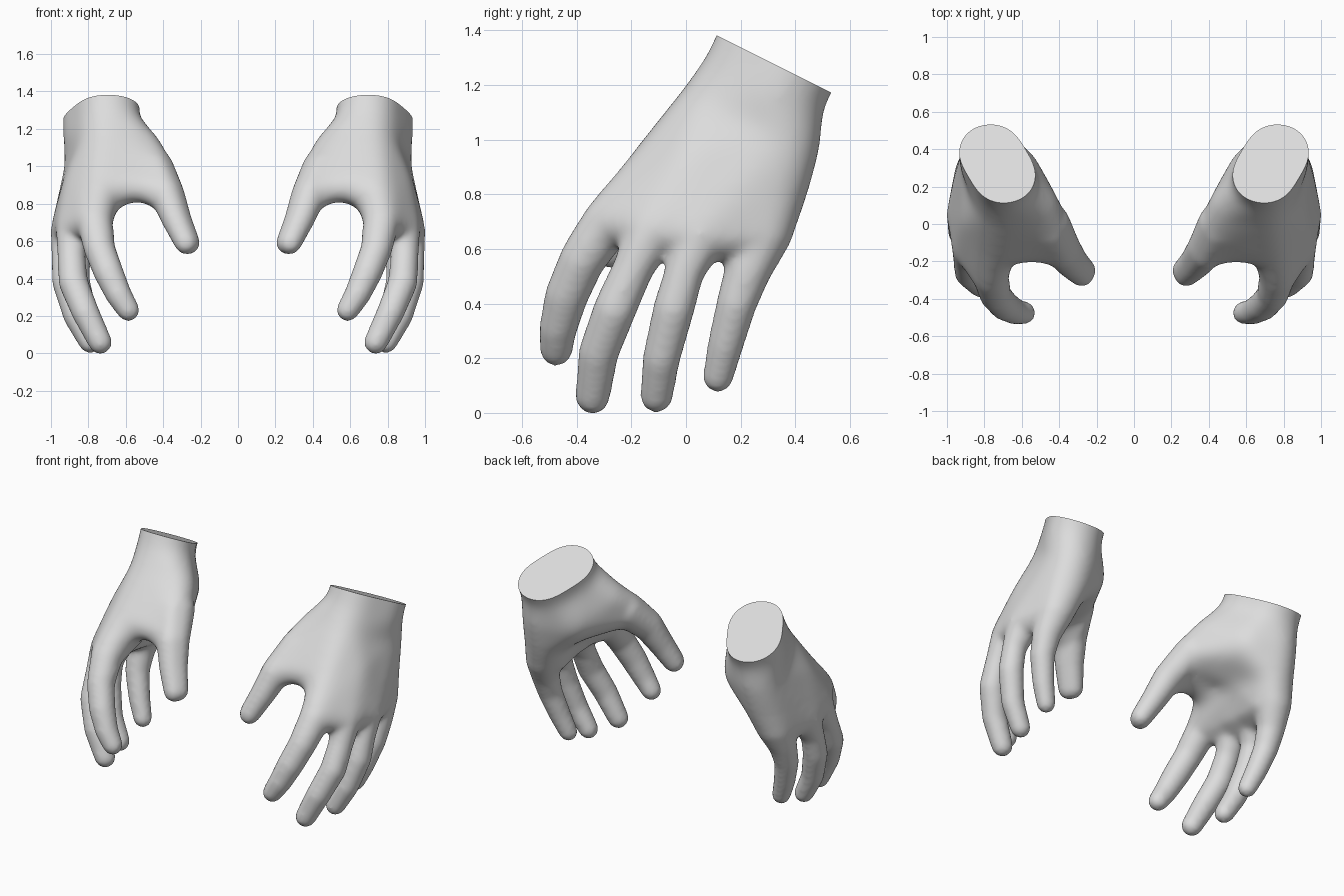
import bpy, bmesh
from mathutils import Vector, Matrix

cube = bpy.data.objects.get("Cube")
if cube:
    bpy.data.objects.remove(cube, do_unlink=True)

skin = bpy.data.materials.new("light_grey")
skin.use_nodes = True
grey = (0.72, 0.72, 0.72, 1)
skin.diffuse_color = grey
skin.node_tree.nodes["Principled BSDF"].inputs["Base Color"].default_value = grey

PAD = 0.007  # makes up for the shrinkage of the smoothing


def hull(bm, *balls):
    """Wrap a convex skin around balls given as (x, y, z, radius)."""
    part = bmesh.new()
    for x, y, z, r in balls:
        bmesh.ops.create_icosphere(part, subdivisions=3, radius=r + PAD,
                                   matrix=Matrix.Translation((x, y, z)))
    res = bmesh.ops.convex_hull(part, input=part.verts[:])
    junk = {g for key in ("geom_interior", "geom_unused") for g in res[key]
            if isinstance(g, bmesh.types.BMVert)}
    bmesh.ops.delete(part, geom=list(junk), context='VERTS')
    mesh = bpy.data.meshes.new("part")
    part.to_mesh(mesh)
    part.free()
    bm.from_mesh(mesh)
    bpy.data.meshes.remove(mesh)


def pair(ball, dx, dy):
    """Two copies of a ball, for a section wider than it is thick."""
    x, y, z, r = ball
    return (x - dx, y - dy, z, r), (x + dx, y + dy, z, r)


# Fingers, knuckle to tip
index = [(.765, -.28, .71, .092), (.74, -.38, .56, .078), (.69, -.437, .43, .074),
         (.635, -.468, .31, .064), (.585, -.475, .23, .055)]
middle = [(.878, -.12, .68, .090), (.89, -.193, .53, .069), (.88, -.26, .38, .073),
          (.815, -.32, .22, .068), (.735, -.342, .058, .058)]
ring = [(.90, .055, .66, .095), (.925, -.005, .52, .066), (.917, -.045, .38, .070),
        (.865, -.09, .20, .063), (.79, -.108, .06, .055)]
pinky = [(.845, .28, .665, .105), (.87, .23, .53, .080), (.867, .185, .40, .068),
         (.825, .145, .25, .060), (.78, .117, .13, .051)]
thumb = [(.535, .10, 1.08, .125), (.455, -.01, .985, .102), (.38, -.14, .85, .083),
         (.325, -.21, .71, .067), (.27, -.262, .59, .056)]

# Palm
index_mid = (.735, -.11, .87, .115)
middle_mid = (.825, .03, .90, .106)
ring_mid = (.832, .16, .90, .100)
heel = (.783, .353, .99, .138)
heel_low = (.80, .325, .83, .123)
root = (.695, .12, 1.10, .152)
belly = (.655, .275, .985, .150)
web = (.55, -.13, .89, .072)

# Fleshy pads on the inner side of the palm
palm_mid = (.745, .14, .86, .100)
index_pad = (.735, -.21, .74, .070)
middle_pad = (.795, -.09, .71, .075)
ring_pad = (.815, .06, .69, .080)
pinky_pad = (.81, .24, .67, .090)

# Wrist section, swept along the normal of the cut
centre = Vector((.73, .322, 1.277))
axis = Vector((0, .447, .894))
across = Vector((.036, .061, -.030))


def wrist(t, r):
    c = centre + axis * t
    return (*(c - across), r), (*(c + across), r)


body = bmesh.new()
for finger in (index, middle, ring, pinky, thumb[:2]):
    for a, b in zip(finger, finger[1:]):
        hull(body, a, b)
for a, b in zip(thumb[1:], thumb[2:]):
    hull(body, *pair(a, -.007, .013), *pair(b, -.007, .013))
front_low, back_low = wrist(-.10, .164)
front_top, back_top = wrist(.30, .175)
hull(body, front_low, back_low, front_top, back_top)
hull(body, front_low, back_low, root, heel)
hull(body, root, index_mid, middle_mid, heel, ring_mid)
hull(body, index_mid, middle_mid, index[0], middle[0])
hull(body, middle_mid, ring_mid, middle[0], ring[0])
hull(body, ring_mid, heel, heel_low, ring[0], pinky[0])
hull(body, root, front_low, thumb[0])
hull(body, root, thumb[0], thumb[1], index_mid)
hull(body, belly, root, front_low, thumb[0])
hull(body, belly, thumb[0], thumb[1], palm_mid)
hull(body, belly, heel, back_low)
hull(body, belly, palm_mid, heel_low)
hull(body, thumb[1], web, index_mid)
hull(body, thumb[1], thumb[2], web)
hull(body, index_pad, middle_pad, index[0], middle[0], palm_mid, index_mid)
hull(body, middle_pad, ring_pad, middle[0], ring[0], palm_mid)
hull(body, ring_pad, pinky_pad, ring[0], pinky[0], palm_mid, heel_low)

mesh = bpy.data.meshes.new("left_hand")
body.to_mesh(mesh)
body.free()
left = bpy.data.objects.new("left_hand", mesh)
bpy.context.collection.objects.link(left)

# Fuse the parts into one soft skin
fuse = left.modifiers.new("fuse", 'REMESH')
fuse.mode = 'VOXEL'
fuse.voxel_size = 0.013
soften = left.modifiers.new("soften", 'SMOOTH')
soften.factor = 0.5
soften.iterations = 24
graph = bpy.context.evaluated_depsgraph_get()
smooth = bpy.data.meshes.new_from_object(left.evaluated_get(graph))
left.modifiers.clear()

bm = bmesh.new()
bm.from_mesh(smooth)

# Soften the palm further, fading out towards the fingers and thumb
for step in range(50):
    soft = [v for v in bm.verts
            if v.co.z > 0.64 + step * 0.003 and v.co.x > 0.40 + step * 0.002]
    bmesh.ops.smooth_vert(bm, verts=soft, factor=0.5,
                          use_axis_x=True, use_axis_y=True, use_axis_z=True)

# Flat wrist cut, then stand the hand on the ground
bmesh.ops.bisect_plane(bm, geom=bm.verts[:] + bm.edges[:] + bm.faces[:],
                       plane_co=centre, plane_no=axis, clear_outer=True)
rim = [e for e in bm.edges if e.is_boundary]
bmesh.ops.contextual_create(bm, geom=rim)
low = min(v.co.z for v in bm.verts)
wide = max(v.co.x for v in bm.verts)
bmesh.ops.translate(bm, verts=bm.verts[:], vec=(1 - wide, 0, -low))
bmesh.ops.recalc_face_normals(bm, faces=bm.faces[:])
bm.to_mesh(smooth)
left.data = smooth
smooth.materials.clear()
smooth.materials.append(skin)

# Mirrored right hand
bmesh.ops.scale(bm, vec=(-1, 1, 1), verts=bm.verts[:])
bmesh.ops.reverse_faces(bm, faces=bm.faces[:])
other = bpy.data.meshes.new("right_hand")
bm.to_mesh(other)
bm.free()
other.materials.append(skin)
right = bpy.data.objects.new("right_hand", other)
bpy.context.collection.objects.link(right)

bpy.ops.object.select_all(action='DESELECT')
for hand in (left, right):
    hand.select_set(True)
bpy.context.view_layer.objects.active = left
bpy.ops.object.shade_smooth_by_angle(angle=0.8)
